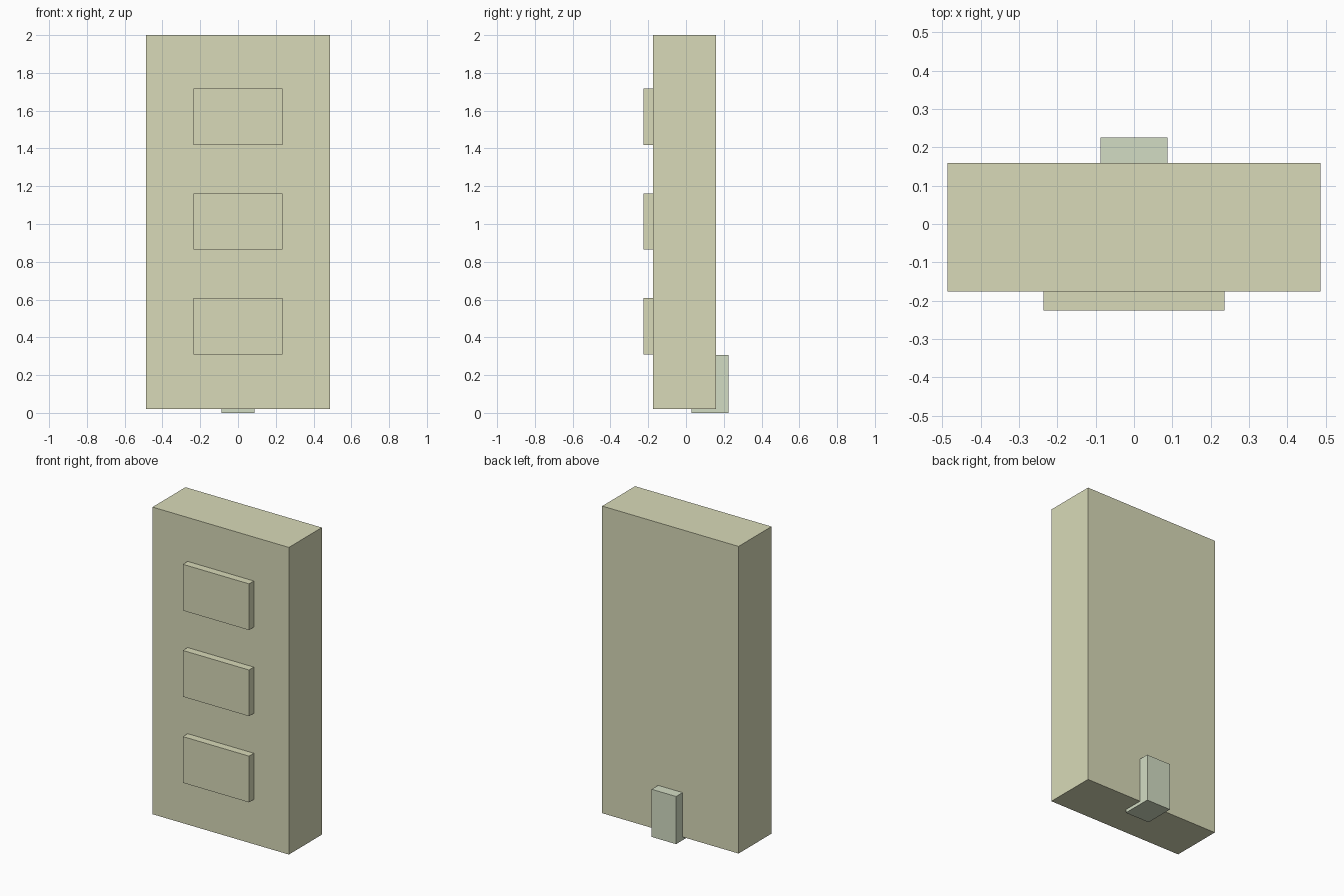
import bpy

if "Cube" in bpy.data.objects:
    bpy.data.objects.remove(bpy.data.objects["Cube"])


def material(name, rgb):
    mat = bpy.data.materials.new(name)
    mat.diffuse_color = (*rgb, 1.0)
    mat.use_nodes = True
    mat.node_tree.nodes["Principled BSDF"].inputs["Base Color"].default_value = mat.diffuse_color
    return mat


def box(name, lo, hi, mat):
    """Axis-aligned box between two corners."""
    centre = [(a + b) / 2 for a, b in zip(lo, hi)]
    size = [b - a for a, b in zip(lo, hi)]
    bpy.ops.mesh.primitive_cube_add(size=1, location=centre)
    obj = bpy.context.object
    obj.name = name
    obj.scale = size
    bpy.ops.object.transform_apply(location=False, rotation=False, scale=True)
    obj.data.materials.append(mat)
    return obj


cream = material("cream", (0.69, 0.70, 0.48))
pale_green = material("pale_green", (0.65, 0.72, 0.55))

# Upright slab
box("body", (-0.486, -0.176, 0.021), (0.486, 0.159, 2.0), cream)

# Three raised panels on the front
for i in range(3):
    z = 0.458 + i * 0.555
    box(f"front_panel_{i + 1}", (-0.236, -0.225, z - 0.149),
        (0.236, -0.170, z + 0.149), cream)

# Foot block set into the lower back
box("back_foot", (-0.087, 0.029, 0.0), (0.087, 0.225, 0.307), pale_green)
